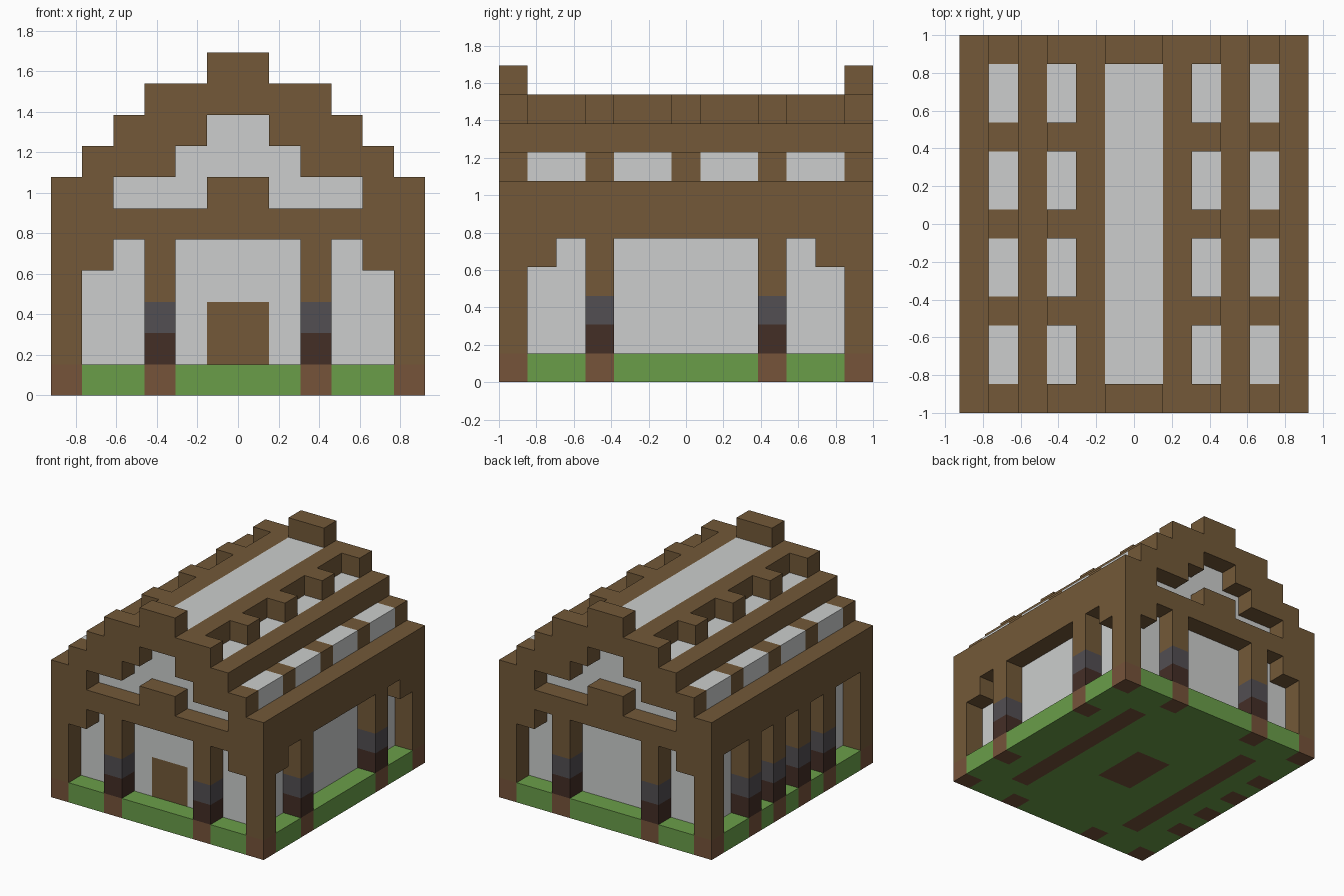
import bpy, bmesh
from mathutils import Vector

cube = bpy.data.objects.get("Cube")
if cube:
    bpy.data.objects.remove(cube, do_unlink=True)

# Building grid: every part is laid out in equal cubic blocks
NX, NY, NZ = 12, 13, 11
U = 2 / NY
cells = {}


def linear(c):
    c /= 255
    return c / 12.92 if c <= 0.04045 else ((c + 0.055) / 1.055) ** 2.4


def material(name, *rgb):
    m = bpy.data.materials.new(name)
    col = [linear(c) for c in rgb] + [1]
    m.use_nodes = True
    m.diffuse_color = col
    bsdf = m.node_tree.nodes["Principled BSDF"]
    bsdf.inputs["Base Color"].default_value = col
    bsdf.inputs["Roughness"].default_value = 1
    return m


wood = material("timber brown", 115, 89, 56)
plaster = material("plaster white", 204, 206, 205)
grass = material("grass green", 106, 158, 73)
dirt = material("dirt brown", 118, 83, 58)
dark = material("dark brown", 68, 46, 38)
stone = material("stone grey", 82, 78, 82)
parts = {}


def fill(part, mat, xs, ys, zs):
    """Fill half-open block ranges; later fills replace earlier ones."""
    parts[part] = mat
    for x in range(*xs):
        for y in range(*ys):
            for z in range(*zs):
                cells[x, y, z] = part


def both_sides(part, mat, xs, ys, zs):
    """Fill a range and its left-right mirror."""
    fill(part, mat, xs, ys, zs)
    fill(part, mat, (NX - xs[1], NX - xs[0]), ys, zs)


def post(x, y):
    """Timber post on a stone block, a dark block and a dirt footing."""
    for part, mat, z0, z1 in (("footings", dirt, 0, 1), ("post_bases", dark, 1, 2),
                              ("post_collars", stone, 2, 3), ("posts", wood, 3, 5)):
        fill(part, mat, (x, x + 1), (y, y + 1), (z0, z1))


# Ground slab with dirt patches set into it
fill("ground", grass, (0, NX), (0, NY), (0, 1))
both_sides("dirt_strips", dirt, (2, 3), (2, 11), (0, 1))
fill("dirt_centre", dirt, (5, 7), (5, 8), (0, 1))

# Plastered walls stepping inwards up to the ridge
for inset, z0, z1 in ((1, 1, 8), (3, 8, 9), (5, 9, 10)):
    fill("plaster_walls", plaster, (inset, NX - inset), (1, NY - 1), (z0, z1))
fill("door", wood, (5, 7), (1, 2), (1, 3))

# Eaves and stepped roof beams running front to back
both_sides("eaves_beams", wood, (0, 1), (0, NY), (5, 7))
both_sides("roof_beams", wood, (2, 3), (0, NY), (8, 9))
both_sides("roof_beams", wood, (4, 5), (0, NY), (9, 10))
for y in range(0, NY, 3):
    both_sides("roof_rafters", wood, (1, 2), (y, y + 1), (7, 8))
    both_sides("roof_rafters", wood, (3, 4), (y, y + 1), (9, 10))

# Timber gables, corner posts, brackets and posts at both ends
for y in (0, NY - 1):
    row = (y, y + 1)
    fill("gables", wood, (0, NX), row, (5, 6))
    fill("gables", wood, (5, 7), row, (6, 7))
    for x0, x1, z in ((0, 2, 6), (1, 4, 7), (2, 5, 8), (3, 6, 9), (5, 6, 10)):
        both_sides("gables", wood, (x0, x1), row, (z, z + 1))
    both_sides("corner_posts", wood, (0, 1), row, (1, 5))
    both_sides("footings", dirt, (0, 1), row, (0, 1))
    both_sides("brackets", wood, (1, 2), row, (4, 5))
    for x in (3, 8):
        post(x, y)

# Left side has two posts and brackets, right side has four posts
for y in (1, NY - 2):
    fill("brackets", wood, (NX - 1, NX), (y, y + 1), (4, 5))
for y in (3, 9):
    post(NX - 1, y)
for y in (3, 5, 7, 9):
    post(0, y)

# Turn each part into a mesh of its exposed block faces
AXES = [Vector(a) for a in ((1, 0, 0), (0, 1, 0), (0, 0, 1))]
CENTRE = Vector((NX / 2, NY / 2, 0))
for part, mat in parts.items():
    bm = bmesh.new()
    for cell, owner in cells.items():
        if owner != part:
            continue
        mid = Vector(cell) + Vector((0.5, 0.5, 0.5))
        for i in range(3):
            for s in (-1, 1):
                n = AXES[i] * s
                if tuple(int(c) for c in Vector(cell) + n) in cells:
                    continue
                a = AXES[(i + 1) % 3] / 2
                b = AXES[(i + 2) % 3] / 2 * s
                c = mid + n / 2
                bm.faces.new([bm.verts.new((p - CENTRE) * U)
                              for p in (c - a - b, c + a - b, c + a + b, c - a + b)])
    bmesh.ops.remove_doubles(bm, verts=bm.verts[:], dist=0.001)
    bmesh.ops.dissolve_limit(bm, angle_limit=0.01, verts=bm.verts[:], edges=bm.edges[:])
    mesh = bpy.data.meshes.new(part)
    bm.to_mesh(mesh)
    bm.free()
    mesh.materials.append(mat)
    bpy.context.collection.objects.link(bpy.data.objects.new(part, mesh))
